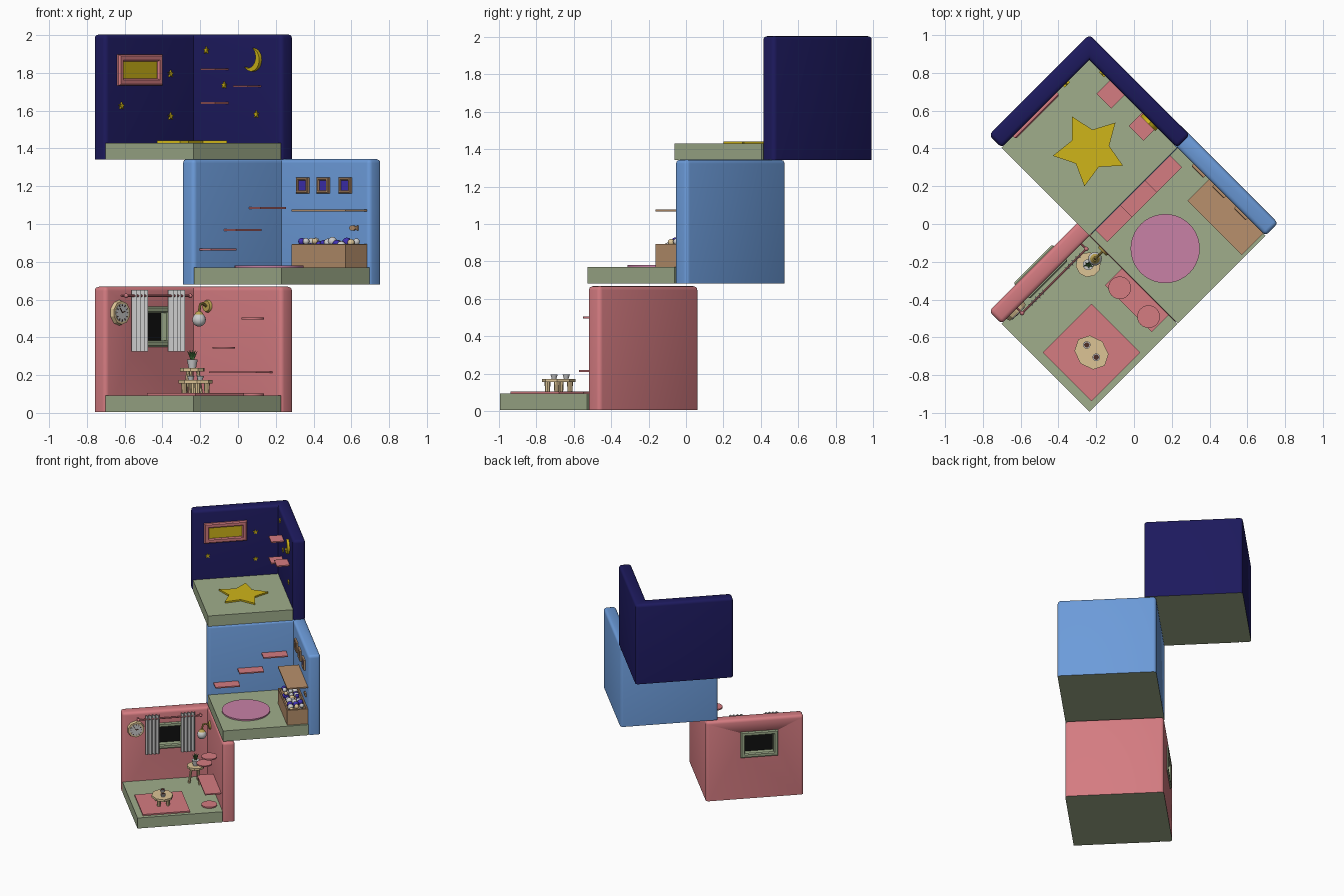
import bpy, bmesh, random
from math import sin, cos, pi, radians, sqrt
from mathutils import Matrix, Vector

if "Cube" in bpy.data.objects:
    bpy.data.objects.remove(bpy.data.objects["Cube"])

random.seed(4)
S, T, H, F = 0.657, 0.095, 0.66, 0.088      # floor side, wall thickness, room height, floor height
COL = dict(pink=(.66, .2, .22), blue=(.15, .33, .7), navy=(.012, .01, .11), green=(.35, .42, .26),
           yellow=(.62, .46, .01), wood=(.48, .28, .15), tan=(.72, .55, .3), gold=(.5, .36, .08),
           mauve=(.58, .22, .38), purple=(.05, .03, .45), black=(.005, .005, .005),
           white=(.75, .75, .78), red=(.6, .08, .08), leaf=(.08, .22, .06), brown=(.08, .03, .02))
MATS = {}
room = Matrix()
FLOOR = Matrix()
RIGHT = Matrix(((1, 0, 0, 0), (0, 0, -1, 0), (0, 1, 0, 0), (0, 0, 0, 1)))   # u along, v up, w out of wall
LEFT = Matrix(((0, 0, 1, 0), (1, 0, 0, 0), (0, 1, 0, 0), (0, 0, 0, 1)))


def mat(name):
    if name not in MATS:
        MATS[name] = bpy.data.materials.new(name)
        MATS[name].diffuse_color = (*COL[name], 1)
    return MATS[name]


def make(name, bm, color, M):
    bmesh.ops.recalc_face_normals(bm, faces=bm.faces)
    me = bpy.data.meshes.new(name)
    bm.to_mesh(me)
    bm.free()
    ob = bpy.data.objects.new(name, me)
    bpy.context.collection.objects.link(ob)
    ob.matrix_world = room @ M
    if color:
        me.materials.append(mat(color))
    return ob


def at(surf, u, v, w=0):
    return surf @ Matrix.Translation((u, v, w))


def box(name, color, size, M):
    bm = bmesh.new()
    bmesh.ops.create_cube(bm, size=1)
    bmesh.ops.scale(bm, vec=size, verts=bm.verts)
    return make(name, bm, color, M)


def cone(name, color, r1, r2, h, M, n=16, sx=1):
    bm = bmesh.new()
    bmesh.ops.create_cone(bm, cap_ends=True, segments=n, radius1=r1, radius2=r2, depth=h)
    bmesh.ops.transform(bm, matrix=Matrix.Diagonal((sx, 1, 1, 1)) @ Matrix.Translation((0, 0, h / 2)), verts=bm.verts)
    return make(name, bm, color, M)


def ball(name, color, r, M):
    bm = bmesh.new()
    bmesh.ops.create_uvsphere(bm, u_segments=16, v_segments=10, radius=r)
    return make(name, bm, color, M)


def prism(name, color, pts, h, M):
    bm = bmesh.new()
    f = bm.faces.new([bm.verts.new((x, y, 0)) for x, y in pts])
    ext = bmesh.ops.extrude_face_region(bm, geom=[f])['geom']
    bmesh.ops.translate(bm, vec=(0, 0, h), verts=[g for g in ext if isinstance(g, bmesh.types.BMVert)])
    return make(name, bm, color, M)


def frame(name, color, w, h, border, d0, d1, M, c=.008):
    prof = [(0, d0), (0, d1 - c), (c, d1), (border - c, d1), (border, d1 - c), (border, d0)]
    bm = bmesh.new()
    rings = [[bm.verts.new((sx * (w / 2 - i), sy * (h / 2 - i), z))
              for sx, sy in ((-1, -1), (1, -1), (1, 1), (-1, 1))] for i, z in prof]
    for k, a in enumerate(rings):
        b = rings[(k + 1) % len(rings)]
        for j in range(4):
            bm.faces.new((a[j], a[(j + 1) % 4], b[(j + 1) % 4], b[j]))
    return make(name, bm, color, M)


def rod(name, color, p, q, r, n=10):
    p, q = Vector(p), Vector(q)
    return cone(name, color, r, r, (q - p).length,
                Matrix.Translation(p) @ (q - p).to_track_quat('Z', 'Y').to_matrix().to_4x4(), n)


def star(r, inner, rot):
    return [((r if k % 2 == 0 else inner) * cos(radians(rot + 36 * k)),
             (r if k % 2 == 0 else inner) * sin(radians(rot + 36 * k))) for k in range(10)]


def start_room(name, color, cx, cy, z):
    """Corner walls and floor; later parts use this room's frame."""
    global room, W
    room = Matrix.Translation((cx, cy, z)) @ Matrix.Rotation(radians(-45), 4, 'Z')
    W = lambda X, Y: (((X - cx) - (Y - cy)) / sqrt(2), ((X - cx) + (Y - cy)) / sqrt(2))
    ob = prism(name + "_walls", color, [(0, 0), (S, 0), (S, T), (-T, T), (-T, -S), (0, -S)], H + .003, FLOOR)
    ob.data.materials.append(mat("green"))
    bm = bmesh.new()
    bm.from_mesh(ob.data)
    edges = [e for e in bm.edges if max(v.co.z for v in e.verts) > .1
             and not all(abs(v.co.x) + abs(v.co.y) < .001 for v in e.verts)]
    bmesh.ops.bevel(bm, geom=edges, offset=.022, segments=3, profile=.5, affect='EDGES')
    for f in bm.faces:
        f.material_index = int(f.normal.z < -.9)
    bm.to_mesh(ob.data)
    bm.free()
    box(name + "_floor", "green", (S, S, F), at(FLOOR, S / 2, -S / 2, F / 2))
    return ob


def shelf(name, color, surf, u, v, length, depth):
    box(name, color, (length, .01, depth), at(surf, u, v, depth / 2))


# ---- lower room: sitting room ----
walls = start_room("sitting_room", "pink", -.236, -.064, .005)
cutter = box("window_cutter", None, (.23, .18, .3), at(LEFT, -.315, .452))
cutter.hide_render = True
cutter.hide_viewport = False
cutter.display_type = 'WIRE'
mod = walls.modifiers.new("window_hole", 'BOOLEAN')
mod.object, mod.solver = cutter, 'EXACT'
frame("window_frame_inside", "green", .29, .215, .035, -.05, .012, at(LEFT, -.315, .452))
frame("window_frame_outside", "green", .29, .215, .035, -.05, .012,
      at(LEFT, -.315, .452, -T) @ Matrix.Rotation(pi, 4, 'Y'))
box("window_pane", "black", (.23, .16, .02), at(LEFT, -.315, .452, -T / 2))
# pleated curtains on a rod
for side, y in (("left", -.43), ("right", -.156)):
    zig = [(.022 + .022 * (k % 2), -.055 + .11 * k / 8) for k in range(9)]
    prism("curtain_" + side, None, zig + [(x + .006, v) for x, v in zig[::-1]], .325, at(FLOOR, 0, y, .32))
rod("curtain_rod", "pink", (.036, -.54, .615), (.036, -.06, .615), .006)
for y in (-.54, -.06):
    ball("rod_knob", "pink", .012, at(FLOOR, .036, y, .615))
    rod("rod_bracket", "pink", (0, y, .615), (.036, y, .615), .005)
# wall clock
clk = at(LEFT, -.555, .525)
cone("clock_rim", "tan", .068, .062, .02, clk, 10)
cone("clock_face", "white", .048, .048, .004, clk @ Matrix.Translation((0, 0, .019)), 20)
for k in range(12):
    box("clock_tick", "brown", (.004, .01, .003), clk @ Matrix.Rotation(k * pi / 6, 4, 'Z') @ Matrix.Translation((0, .04, .024)))
for ang, ln in ((.6, .03), (-1.2, .022)):
    box("clock_hand", "brown", (.004, ln, .003), clk @ Matrix.Rotation(ang, 4, 'Z') @ Matrix.Translation((0, ln / 2, .025)))
# wall lamp
cone("lamp_plate", "gold", .034, .028, .012, at(RIGHT, .106, .56))
arm = [(.106, -.01, .56), (.106, -.035, .575), (.106, -.055, .57), (.106, -.064, .53)]
for p, q in zip(arm, arm[1:]):
    rod("lamp_arm", "gold", p, q, .007)
cone("lamp_cap", "gold", .026, .012, .018, at(FLOOR, .106, -.064, .515))
ball("lamp_globe", "white", .036, at(FLOOR, .106, -.064, .488))
# bench shelf and round steps
shelf("bench_shelf", "pink", RIGHT, .417, .21, .35, .125)
for u, z in ((.307, .335), (.523, .49), (.523, F)):
    cone("round_step", "pink", .06, .06, .01, at(FLOOR, u, -.08, z), 24)
# rug, coffee table and cups
ru, rv = W(-.225, -.68)
box("square_rug", "pink", (.364, .364, .012), at(FLOOR, ru, rv, F + .005))
cone("coffee_table_top", "tan", .082, .082, .018, at(FLOOR, ru, rv, .15), 8, 1.2)
for du in (-.05, .05):
    for dv in (-.035, .035):
        cone("coffee_table_leg", "tan", .013, .016, .055, at(FLOOR, ru + du, rv + dv, .097), 8)
for X, Y in ((-.25, -.64), (-.2, -.705)):
    u, v = W(X, Y)
    cone("cup", "white", .013, .02, .022, at(FLOOR, u, v, .168), 12)
    cone("coffee", "brown", .014, .014, .002, at(FLOOR, u, v, .1895), 12)
# side table and potted plant
u, v = W(-.242, -.215)
cone("side_table_top", "tan", .066, .066, .018, at(FLOOR, u, v, .215), 10)
for k in range(3):
    a = k * 2 * pi / 3 + .5
    rod("side_table_leg", "tan", (u + .05 * cos(a), v + .05 * sin(a), F), (u + .03 * cos(a), v + .03 * sin(a), .22), .01, 8)
cone("plant_pot", None, .02, .029, .045, at(FLOOR, u, v, .233))
for k in range(9):
    tilt = Matrix.Rotation(k * 2.4, 4, 'Z') @ Matrix.Rotation(.15 + .05 * k, 4, 'Y')
    cone("plant_leaf", "leaf", .008, .001, .055, at(FLOOR, u, v, .273) @ tilt, 6)

# ---- middle room: play room ----
start_room("play_room", "blue", .231, .402, .681)
u, v = W(.165, -.13)
cone("round_rug", "mauve", .183, .183, .012, at(FLOOR, u, v, F - .001), 40)
for k, (b, z) in enumerate(((.52, .183), (.335, .288), (.15, .403))):
    shelf("wall_step", "pink", LEFT, -b, z, .19, .088)
shelf("long_shelf", "wood", RIGHT, .437, .391, .405, .16)
# toy box with loose toys
frame("toy_box_sides", "wood", .405, .16, .013, F, .213, at(FLOOR, .437, -.08), .002)
box("toy_box_base", "wood", (.395, .15, .05), at(FLOOR, .437, -.08, F + .03))
for i in range(11):
    for j in range(3):
        r = random.uniform(.015, .024)
        ball("toy", random.choice(("white", "white", "purple", "red", "tan", "white")), r,
             at(FLOOR, .27 + .033 * i, -.04 - .04 * j, random.uniform(.19, .235)))
for u in (.163, .318, .481):
    frame("picture_frame", "wood", .088, .085, .016, 0, .016, at(RIGHT, u, .524), .004)
    box("picture", "purple", (.06, .06, .008), at(RIGHT, u, .524, .004))
# little fish ornament
prism("fish_ornament", "wood", [(-.03, 0), (-.015, .013), (.005, .013), (.018, .003), (.032, .014),
                                (.032, -.014), (.018, -.003), (.005, -.013), (-.015, -.013)], .012, at(RIGHT, .544, .298))

# ---- upper room: night room ----
start_room("night_room", "navy", -.236, .868, 1.341)
u, v = W(-.235, .395)
prism("star_rug", "yellow", star(.197, .105, 91), .014, at(FLOOR, u, v, F - .001))
frame("night_window_frame", "pink", .33, .165, .038, 0, .02, at(LEFT, -.407, .474))
box("night_window_pane", "yellow", (.26, .1, .01), at(LEFT, -.407, .474, .003))
for x, z in ((-.62, .284), (-.36, .454), (-.36, .229)):
    prism("wall_star", "yellow", star(.02, .009, 90), .01, at(LEFT, (x + .236) * sqrt(2), z))
for x, z in ((-.165, .579), (-.07, .394), (.10, .239)):
    prism("wall_star", "yellow", star(.02, .009, 90), .01, at(RIGHT, (x + .236) * sqrt(2), z))
# crescent moon: outer arc then shifted inner arc
R, N, D = .062, 16, .45
cx, cy = D * cos(radians(150)), D * sin(radians(150))
outer = [(R * cos(radians(220 + 220 * k / N)), R * sin(radians(220 + 220 * k / N))) for k in range(N + 1)]
r2 = R * .946
inner = [(R * cx + r2 * cos(radians(67 - 194 * k / N)), R * cy + r2 * sin(radians(67 - 194 * k / N))) for k in range(1, N)]
prism("crescent_moon", "yellow", outer + inner, .02, at(RIGHT, .45, .529))
for u, z in ((.208, .478), (.45, .388), (.208, .3)):
    shelf("night_shelf", "pink", RIGHT, u, z, .11, .1)

# smooth round parts, keep edges sharp
for ob in bpy.context.scene.objects:
    ob.select_set(ob.type == 'MESH')
bpy.context.view_layer.objects.active = walls
bpy.ops.object.shade_smooth_by_angle(angle=radians(34))

for m in bpy.data.materials:
    if m.users and not m.is_grease_pencil:
        m.use_nodes = True
        m.node_tree.nodes["Principled BSDF"].inputs["Base Color"].default_value = m.diffuse_color
